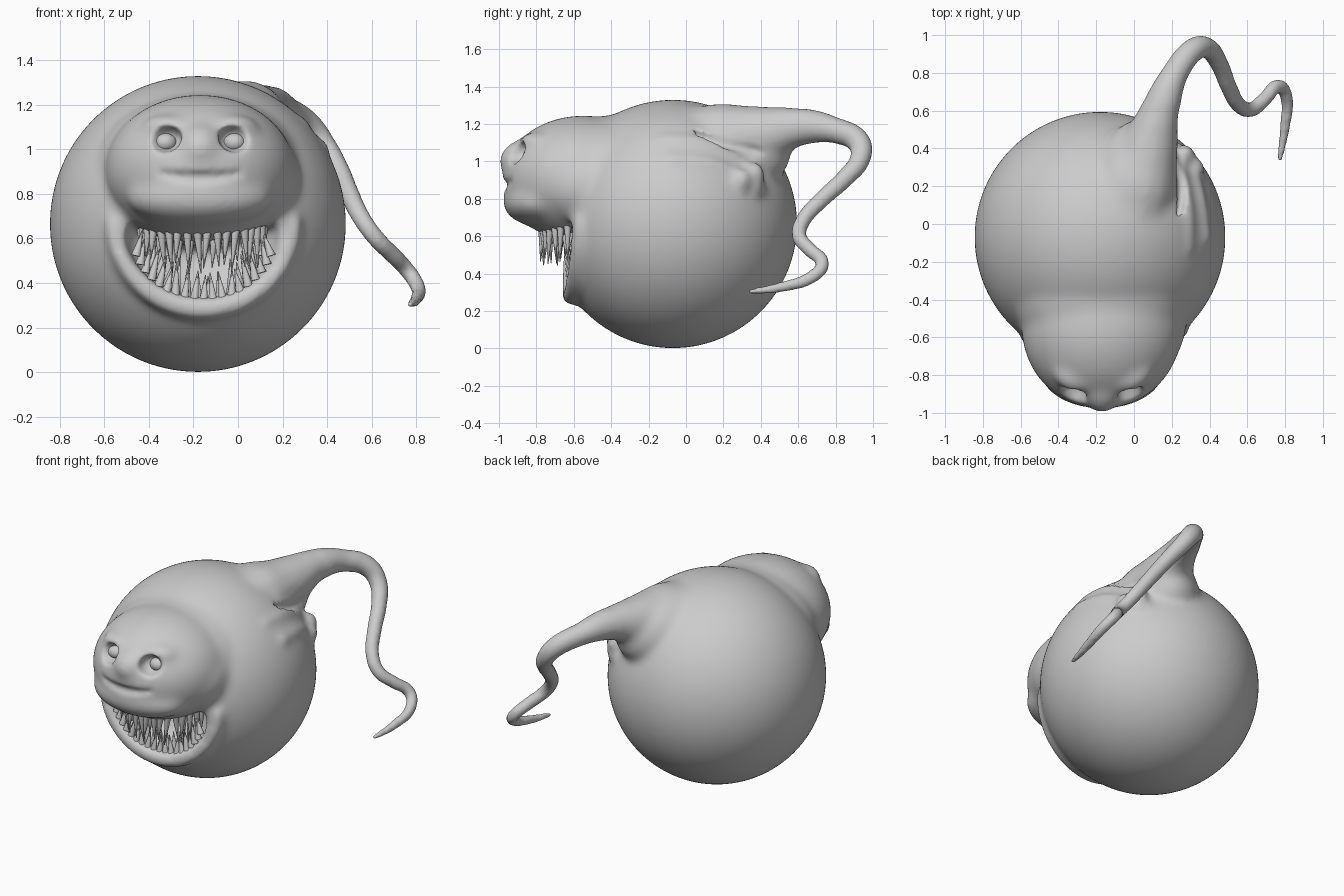
import bpy, bmesh, math, random
from mathutils import Vector, Matrix

if "Cube" in bpy.data.objects:
    bpy.data.objects.remove(bpy.data.objects["Cube"])

random.seed(4)
BODY_C, BODY_R = Vector((-0.18, -0.07, 0.665)), 0.665
HEAD_C, HEAD_R = Vector((-0.17, -0.55, 0.905)), Vector((0.425, 0.43, 0.34))


def link(name, bm):
    me = bpy.data.meshes.new(name)
    bm.to_mesh(me)
    bm.free()
    ob = bpy.data.objects.new(name, me)
    bpy.context.collection.objects.link(ob)
    return ob


def blob(name, center, radii, sub=4, rot_z=0):
    bm = bmesh.new()
    m = Matrix.Translation(center) @ Matrix.Rotation(rot_z, 4, 'Z') @ Matrix.Diagonal((*radii, 1))
    bmesh.ops.create_icosphere(bm, subdivisions=sub, radius=1, matrix=m)
    return link(name, bm)


def activate(ob, others=()):
    bpy.ops.object.select_all(action='DESELECT')
    for o in (ob, *others):
        o.select_set(True)
    bpy.context.view_layer.objects.active = ob


def tube(name, pts):
    """Swept round tube through (x, y, z, radius) points."""
    cu = bpy.data.curves.new(name, 'CURVE')
    cu.dimensions = '3D'
    cu.bevel_depth, cu.bevel_resolution = 1.0, 5
    cu.use_fill_caps = True
    sp = cu.splines.new('BEZIER')
    sp.bezier_points.add(len(pts) - 1)
    for bp, p in zip(sp.bezier_points, pts):
        bp.co, bp.radius = p[:3], p[3]
        bp.handle_left_type = bp.handle_right_type = 'AUTO'
    ob = bpy.data.objects.new(name, cu)
    bpy.context.collection.objects.link(ob)
    activate(ob)
    bpy.ops.object.convert(target='MESH')
    ob = bpy.context.view_layer.objects.active
    bm = bmesh.new()
    bm.from_mesh(ob.data)
    bmesh.ops.remove_doubles(bm, verts=bm.verts, dist=1e-5)
    bmesh.ops.recalc_face_normals(bm, faces=bm.faces)
    bm.to_mesh(ob.data)
    bm.free()
    return ob


def join(objs):
    activate(objs[0], objs[1:])
    bpy.ops.object.join()
    return objs[0]


def modify(ob, kind, **props):
    activate(ob)
    m = ob.modifiers.new(kind.lower(), kind)
    for k, v in props.items():
        setattr(m, k, v)
    bpy.ops.object.modifier_apply(modifier=m.name)


def cut(ob, cutter):
    cutter.hide_render = True
    modify(ob, 'BOOLEAN', operation='DIFFERENCE', object=cutter)
    bpy.data.objects.remove(cutter)


def body_y(x, z):
    return BODY_C.y - math.sqrt(max(0, BODY_R**2 - (x - BODY_C.x)**2 - (z - BODY_C.z)**2))


def body_z(x, y):
    return BODY_C.z + math.sqrt(max(0, BODY_R**2 - (x - BODY_C.x)**2 - (y - BODY_C.y)**2))


def head_y(x, z):
    q = 1 - ((x - HEAD_C.x) / HEAD_R.x)**2 - ((z - HEAD_C.z) / HEAD_R.z)**2
    return HEAD_C.y - HEAD_R.y * math.sqrt(max(0, q))


def head_low_z(x, y):
    q = 1 - ((x - HEAD_C.x) / HEAD_R.x)**2 - ((y - HEAD_C.y) / HEAD_R.y)**2
    return HEAD_C.z - HEAD_R.z * math.sqrt(max(0, q))


# round body with hollow mouth
body = blob('body', BODY_C, (BODY_R,) * 3, 5)
cut(body, blob('mouth_cutter', (-0.16, -0.62, 0.62), (0.345, 0.22, 0.31)))

# overhanging head with soft nose, chin, brows and a full right cheek
parts = [body, blob('head', HEAD_C, HEAD_R, 5),
         blob('nose', (-0.17, -0.82, 1.0), (0.13, 0.18, 0.13)),
         blob('chin', (-0.17, -0.78, 0.785), (0.33, 0.2, 0.135)),
         blob('neck', (-0.18, -0.36, 0.9), (0.47, 0.4, 0.35)),
         blob('cheek', (0.03, -0.5, 0.87), (0.25, 0.32, 0.24))]
for s in (-1, 1):
    parts.append(blob('brow', (-0.17 + s * 0.16, -0.81, 1.1), (0.11, 0.075, 0.055), rot_z=s * 0.5))

# thick lower lip running up into the cheeks
lip = []
for i in range(13):
    t = -1 + i / 6
    x, z = -0.155 + 0.41 * math.sin(t * math.pi / 2), 0.70 - 0.415 * math.cos(t * math.pi / 2)
    lip.append((x, body_y(x, z) + 0.005, z, 0.055 - 0.02 * t * t))
parts.append(tube('lip', lip))

# long curling tail flaring out of the top
parts.append(blob('tail_root', (-0.04, 0.16, 1.05), (0.24, 0.42, 0.25), rot_z=-0.35))
parts.append(tube('tail', [
    (-0.03, -0.08, 1.1, .18), (0.03, 0.2, 1.115, .2), (0.085, 0.42, 1.145, .155),
    (0.145, 0.62, 1.185, .1), (0.22, 0.8, 1.165, .07), (0.32, 0.925, 1.1, .064),
    (0.39, 0.93, 1.01, .056), (0.45, 0.85, 0.91, .05), (0.5, 0.73, 0.8, .046),
    (0.555, 0.63, 0.69, .043), (0.62, 0.605, 0.6, .041), (0.69, 0.66, 0.53, .04),
    (0.765, 0.73, 0.45, .038), (0.808, 0.67, 0.38, .036), (0.8, 0.52, 0.33, .03),
    (0.77, 0.33, 0.3, .018)]))

# torn skin folds and a small knob on the right flank
for path in ([(.23, .42), (.26, .25), (.29, .05), (.29, -.15)], [(.29, .34), (.35, .16), (.38, -.1)]):
    parts.append(tube('fold', [(x, y, body_z(x, y) - 0.012, random.uniform(.024, .036)) for x, y in path]))
for c, r in (((.27, .37, .93), .055), ((.28, .37, .86), .045), ((.33, .3, .9), .05)):
    parts.append(blob('knob', c, (r, r, r * 1.3), 3))

# fuse to one skin and soften the joins, keeping the thin tail as it is
body = join(parts)
modify(body, 'REMESH', mode='VOXEL', voxel_size=0.014)
soft = body.vertex_groups.new(name='soft')
soft.add([v.index for v in body.data.vertices if v.co.y < 0.62 and v.co.x < 0.5], 1.0, 'REPLACE')
modify(body, 'SMOOTH', factor=0.5, iterations=35, vertex_group='soft')

# eye sockets, small mouth crease and a furrow beside the tail
cutters = [blob('socket', (-0.17 + s * 0.16, head_y(-0.17 + s * 0.16, 1.05) - 0.02, 1.05),
                (0.074, 0.11, 0.064), rot_z=s * 0.4) for s in (-1, 1)]
crease = []
for i in range(7):
    t = -1 + i / 3
    x, z = -0.17 + 0.2 * t, 0.872 + 0.025 * t * t
    crease.append((x, head_y(x, z) - 0.008, z, 0.034 - 0.014 * t * t))
cutters.append(tube('crease', crease))
cutters.append(tube('furrow', [(.23, .02, 1.15, .02), (.255, .2, 1.1, .032), (.24, .36, 1.06, .035), (.23, .5, 1.01, .02)]))
cut(body, join(cutters))
modify(body, 'REMESH', mode='VOXEL', voxel_size=0.013)
modify(body, 'SMOOTH', factor=0.5, iterations=8)
bpy.ops.object.shade_smooth()
body.name = 'body'

# sunken eyeballs
for s in (-1, 1):
    x = -0.17 + s * 0.155
    eye = blob('eye', (x, head_y(x, 1.04) + 0.085, 1.03), (0.05, 0.045, 0.042), 3)
    activate(eye)
    bpy.ops.object.shade_smooth()


# needle teeth in rows
def tooth(bm, base, direction, length, r):
    d = Vector(direction).normalized()
    m = (Matrix.Translation(Vector(base) + d * length * 0.5)
         @ d.to_track_quat('Z', 'Y').to_matrix().to_4x4())
    bmesh.ops.create_cone(bm, cap_ends=True, segments=8, radius1=r, radius2=0.002, depth=length, matrix=m)


upper, lower = bmesh.new(), bmesh.new()
for count, rx, ry, size in ((18, 0.285, 0.28, 0.17), (13, 0.24, 0.2, 0.14)):
    for i in range(count):
        a = (-1 + 2 * i / (count - 1)) * 1.35
        x, y = -0.16 + rx * math.sin(a), -0.49 - ry * math.cos(a)
        tilt = random.uniform(-.12, .12)
        tooth(upper, (x, y, head_low_z(x, y) + 0.025), (tilt, tilt / 2, -1),
              size * random.uniform(.75, 1.2), 0.022)
for count, inset, size in ((19, 0.0, 0.14), (14, 0.05, 0.15)):
    for i in range(count):
        a = (-1 + 2 * i / (count - 1)) * 1.2
        x, z = -0.155 + (0.325 - inset) * math.sin(a), 0.64 - 0.325 * math.cos(a)
        tooth(lower, (x, body_y(x, z) + 0.025 + inset, z),
              (random.uniform(-.12, .12) - 0.25 * math.sin(a), 0.05, 1),
              size * random.uniform(.75, 1.15), 0.022)
for name, bm in (('upper_teeth', upper), ('lower_teeth', lower)):
    activate(link(name, bm))
    bpy.ops.object.shade_smooth_by_angle(angle=math.radians(60))
